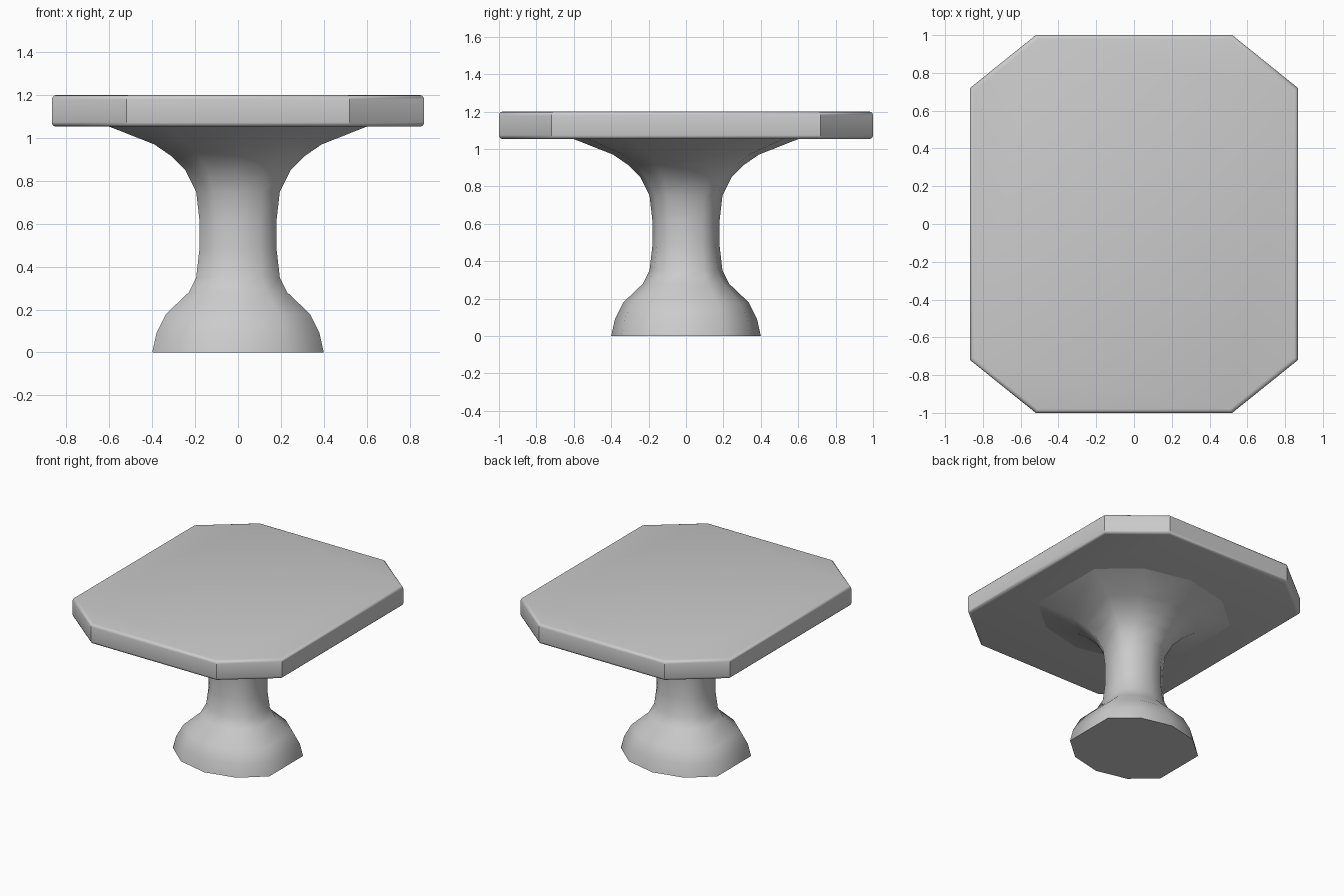
import bpy, bmesh, math

if "Cube" in bpy.data.objects:
    bpy.data.objects.remove(bpy.data.objects["Cube"])


def loft(name, rings, angle):
    """Skin a stack of equal-length rings, cap both ends, smooth by angle."""
    bm = bmesh.new()
    loops = [[bm.verts.new(p) for p in ring] for ring in rings]
    n = len(loops[0])
    for a, b in zip(loops, loops[1:]):
        for i in range(n):
            j = (i + 1) % n
            bm.faces.new((a[i], a[j], b[j], b[i]))
    bm.faces.new(loops[0][::-1])
    bm.faces.new(loops[-1])
    bmesh.ops.recalc_face_normals(bm, faces=bm.faces)
    mesh = bpy.data.meshes.new(name)
    bm.to_mesh(mesh)
    bm.free()
    ob = bpy.data.objects.new(name, mesh)
    bpy.context.collection.objects.link(ob)
    bpy.context.view_layer.objects.active = ob
    ob.select_set(True)
    bpy.ops.object.shade_smooth_by_angle(angle=math.radians(angle))
    ob.select_set(False)
    return ob


# Pedestal: ten-sided section, flat on the left and right, swept up a flared profile
section = [(1, -.5), (1, .5), (.577, .866), (0, 1), (-.577, .866),
           (-1, .5), (-1, -.5), (-.577, -.866), (0, -1), (.577, -.866)]
profile = [(.40, 0), (.38, .09), (.335, .18), (.23, .28), (.195, .35),
           (.18, .48), (.18, .62), (.195, .75), (.245, .85), (.31, .915),
           (.39, .97), (.60, 1.053), (.60, 1.07)]
loft("pedestal", [[(x * r, y * r, z) for x, y in section] for r, z in profile], 65)

# Tabletop: rectangle with cut corners and narrow rounded rims
W, D, CX, CY = .868, 1.0, .52, .72
outline = [(W, -CY), (W, CY), (CX, D), (-CX, D),
           (-W, CY), (-W, -CY), (-CX, -D), (CX, -D)]
B, Z0, Z1 = .02, 1.053, 1.2
arc = [(B * (1 - math.cos(t)), B * (1 - math.sin(t)))
       for t in (math.pi / 2 * k / 3 for k in range(4))]   # (inset, height from rim)
levels = [(i, Z0 + h) for i, h in reversed([(a, b) for a, b in arc])][::1]
levels += [(i, Z1 - h) for i, h in arc]
levels.sort(key=lambda l: l[1])
loft("tabletop", [[(x * (1 - i / W), y * (1 - i / D), z) for x, y in outline]
                  for i, z in levels], 35)
